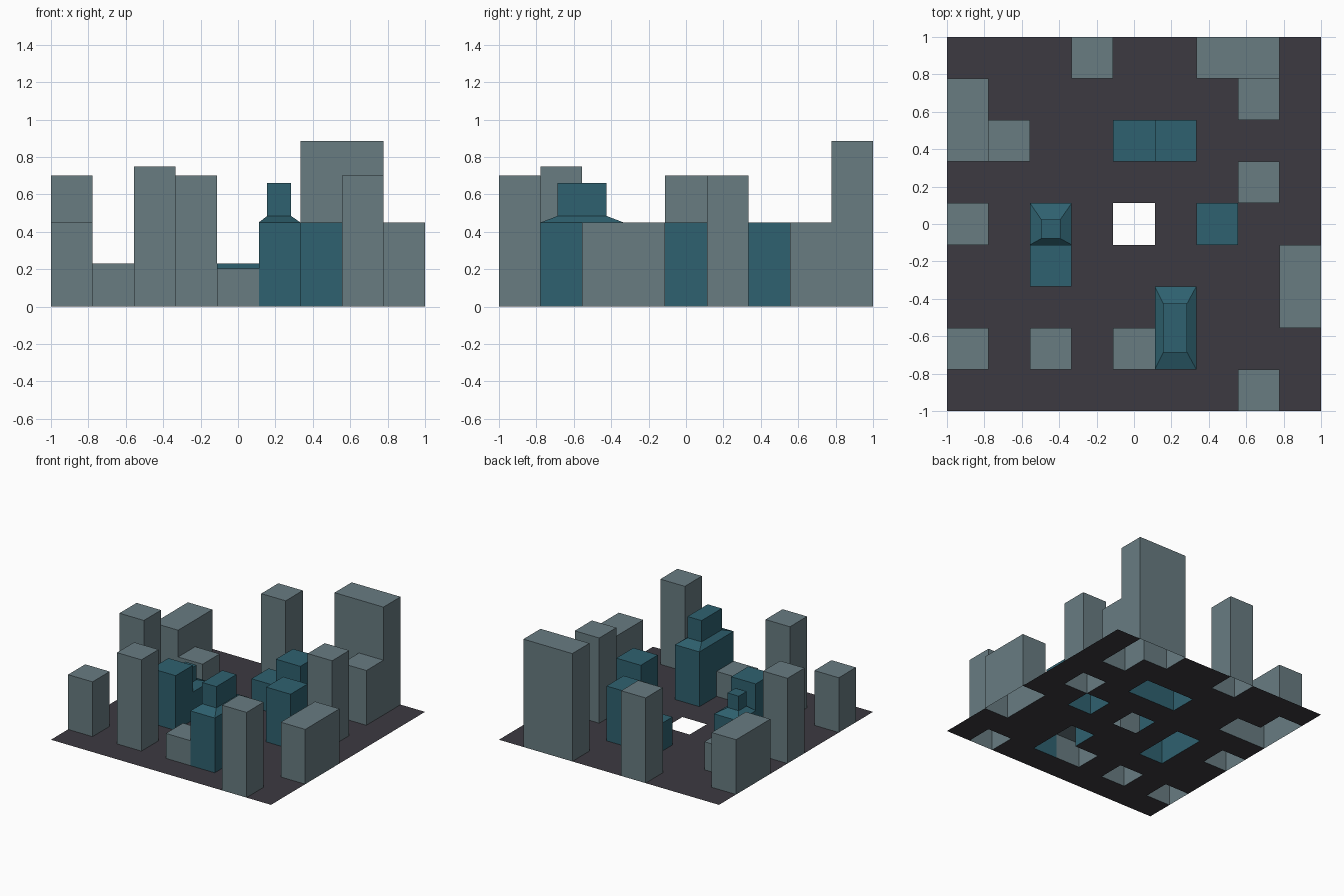
import bpy, bmesh

if "Cube" in bpy.data.objects:
    bpy.data.objects.remove(bpy.data.objects["Cube"])

N, S = 9, 2 / 9          # city grid: 9 x 9 cells


def material(name, col):
    m = bpy.data.materials.new(name)
    m.diffuse_color = (*col, 1)
    m.use_nodes = True
    m.node_tree.nodes["Principled BSDF"].inputs["Base Color"].default_value = m.diffuse_color
    return m


asphalt = material("dark asphalt", (0.046, 0.042, 0.053))
grey = material("grey concrete", (0.138, 0.200, 0.222))
teal = material("teal glass", (0.028, 0.120, 0.160))

# Buildings: name, material, {(column, row): height}
buildings = [
    ("north_tower", grey, {(3, 8): .70}),
    ("wide_tower", grey, {(6, 8): .886, (7, 8): .886}),
    ("wide_tower_annex", grey, {(7, 7): .45}),
    ("west_hall", grey, {(0, 6): .45, (0, 7): .45}),
    ("west_hall_annex", grey, {(1, 6): .23}),
    ("stepped_block", teal, {(4, 6): .23, (5, 6): .45}),
    ("east_tower", grey, {(7, 5): .70}),
    ("west_tower", grey, {(0, 4): .70}),
    ("small_spire_base", teal, {(2, 4): .23}),
    ("small_spire_neighbour", teal, {(2, 3): .45}),
    ("east_block", teal, {(6, 4): .45}),
    ("east_hall", grey, {(8, 2): .45, (8, 3): .45}),
    ("large_spire_base", teal, {(5, 1): .45, (5, 2): .45}),
    ("southwest_block", grey, {(0, 1): .45}),
    ("south_tower", grey, {(2, 1): .75}),
    ("low_block", grey, {(4, 1): .205}),
    ("southeast_tower", grey, {(7, 0): .70}),
]
heights = {c: h for _, _, cells in buildings for c, h in cells.items()}
open_roofs = {(2, 4), (5, 1), (5, 2)}      # roofs replaced by spires
plaza_hole = (4, 4)


def finish(bm, name, mat):
    bmesh.ops.remove_doubles(bm, verts=bm.verts, dist=1e-5)
    me = bpy.data.meshes.new(name)
    bm.to_mesh(me)
    bm.free()
    me.materials.append(mat)
    bpy.context.collection.objects.link(bpy.data.objects.new(name, me))


def face(bm, pts):
    bm.faces.new([bm.verts.new(p) for p in pts])


def corners(x0, x1, y0, y1, z):
    return [(x0, y0, z), (x1, y0, z), (x1, y1, z), (x0, y1, z)]


def cell_corners(c, z):
    x, y = c[0] * S - 1, c[1] * S - 1
    return corners(x, x + S, y, y + S, z)


# Ground sheet with openings under the buildings
bm = bmesh.new()
for i in range(N):
    for j in range(N):
        if (i, j) not in heights and (i, j) != plaza_hole:
            face(bm, cell_corners((i, j), 0))
finish(bm, "ground_sheet", asphalt)

# Hollow blocks: roof plus walls down to each lower neighbour
for name, mat, cells in buildings:
    bm = bmesh.new()
    for c, h in cells.items():
        if c not in open_roofs:
            face(bm, cell_corners(c, h))
        for k, (dx, dy) in enumerate([(0, -1), (1, 0), (0, 1), (-1, 0)]):
            low = heights.get((c[0] + dx, c[1] + dy), 0)
            if low < h:
                bot, top = cell_corners(c, low), cell_corners(c, h)
                n = (k + 1) % 4
                face(bm, [bot[k], bot[n], top[n], top[k]])
    finish(bm, name, mat)


# Spires: sloped shoulder, shaft and flat top
def spire(name, base, shaft, z0, z1, z2):
    bm = bmesh.new()
    rings = [corners(*base, z0), corners(*shaft, z1), corners(*shaft, z2)]
    for a, b in zip(rings, rings[1:]):
        for k in range(4):
            n = (k + 1) % 4
            face(bm, [a[k], a[n], b[n], b[k]])
    face(bm, rings[-1])
    finish(bm, name, teal)


spire("large_spire", (S / 2, 1.5 * S, -3.5 * S, -1.5 * S),
      (.156, .284, -.687, -.425), .45, .485, .66)
spire("small_spire", (-2.5 * S, -1.5 * S, -S / 2, S / 2),
      (-.496, -.394, -.078, .024), .23, .265, .385)
